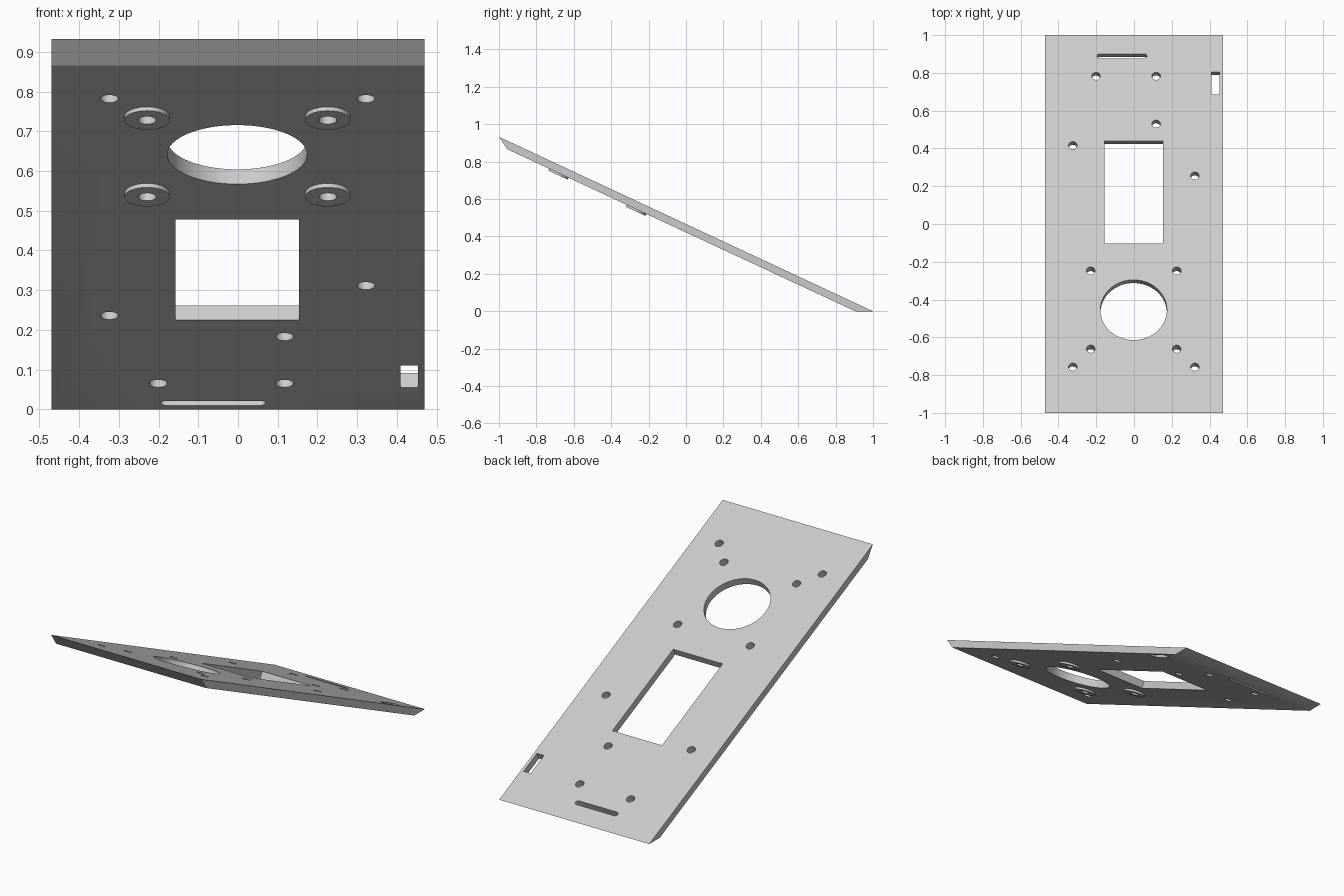
import bpy, bmesh, math
from mathutils import Matrix, Vector

cube = bpy.data.objects.get("Cube")
if cube:
    bpy.data.objects.remove(cube, do_unlink=True)

TILT = math.radians(25)
HALF_W, THICK = 0.47, 0.04
BOSS_H, BOSS_R, HOLE_R = 0.012, 0.057, 0.0225
# Panel frame: origin at the middle of the upper face, y running down the slope
FRAME = Matrix.Translation((0, 0, math.tan(TILT))) @ Matrix.Rotation(-TILT, 4, 'X')

grey = bpy.data.materials.new("light grey")
grey.use_nodes = True
grey.diffuse_color = (0.6, 0.6, 0.6, 1)
grey.node_tree.nodes["Principled BSDF"].inputs["Base Color"].default_value = (0.6, 0.6, 0.6, 1)


def make_object(name, bm):
    bmesh.ops.recalc_face_normals(bm, faces=bm.faces)
    mesh = bpy.data.meshes.new(name)
    bm.to_mesh(mesh)
    bm.free()
    mesh.materials.append(grey)
    obj = bpy.data.objects.new(name, mesh)
    bpy.context.collection.objects.link(obj)
    return obj


def prism(bm, outline, z0, z1):
    """Extrude a panel-frame outline from z0 to z1, square to the panel."""
    face = bm.faces.new([bm.verts.new(FRAME @ Vector((x, y, z0))) for x, y in outline])
    moved = bmesh.ops.extrude_face_region(bm, geom=[face])["geom"]
    up = FRAME.to_3x3() @ Vector((0, 0, z1 - z0))
    bmesh.ops.translate(bm, vec=up, verts=[v for v in moved if isinstance(v, bmesh.types.BMVert)])


def circle(x, y, r, n=32):
    return [(x + r * math.cos(2 * math.pi * i / n), y + r * math.sin(2 * math.pi * i / n))
            for i in range(n)]


def rectangle(x0, x1, y0, y1):
    return [(x0, y0), (x1, y0), (x1, y1), (x0, y1)]


def slot(x0, x1, y, r, n=12):
    right = [(x1 - r + r * math.sin(math.pi * i / n), y - r * math.cos(math.pi * i / n))
             for i in range(n + 1)]
    left = [(x0 + r - r * math.sin(math.pi * i / n), y + r * math.cos(math.pi * i / n))
            for i in range(n + 1)]
    return right + left


# Sloping panel with bevelled ends
profile = [(-1, 2 * math.tan(TILT)), (1, 0), (1 - THICK / math.sin(TILT), 0), (-0.955, 0.866)]
bm = bmesh.new()
side = bm.faces.new([bm.verts.new((-HALF_W, y, z)) for y, z in profile])
geom = bmesh.ops.extrude_face_region(bm, geom=[side])["geom"]
bmesh.ops.translate(bm, vec=(2 * HALF_W, 0, 0),
                    verts=[v for v in geom if isinstance(v, bmesh.types.BMVert)])
parts = [make_object("sloping_panel", bm)]

# Raised mounting bosses under the panel
boss_spots = [(x, y) for x in (-0.229, 0.226) for y in (-0.73, -0.273)]
for i, (x, y) in enumerate(boss_spots):
    bm = bmesh.new()
    prism(bm, circle(x, y, BOSS_R, 48), -THICK - BOSS_H, -THICK)
    parts.append(make_object(f"mounting_boss_{i + 1}", bm))

# Openings: round hole, window, side notch, long slot and screw holes
screw_spots = boss_spots + [(-0.324, -0.835), (0.322, -0.835), (-0.324, 0.459), (0.322, 0.281),
                            (-0.201, 0.864), (0.117, 0.864), (0.117, 0.585)]
openings = [circle(-0.002, -0.502, 0.176, 96),
            rectangle(-0.157, 0.153, -0.115, 0.485),
            rectangle(0.409, 0.453, 0.756, 0.888),
            slot(-0.195, 0.069, 0.981, 0.0135)]
openings += [circle(x, y, HOLE_R) for x, y in screw_spots]
bm = bmesh.new()
for outline in openings:
    prism(bm, outline, -0.1, 0.05)
cutter = make_object("opening_cutter", bm)
cutter.hide_render = True

# Cut the openings and smooth the round walls
for obj in parts:
    mod = obj.modifiers.new("openings", 'BOOLEAN')
    mod.operation = 'DIFFERENCE'
    mod.solver = 'EXACT'
    mod.object = cutter
    bpy.ops.object.select_all(action='DESELECT')
    obj.select_set(True)
    bpy.context.view_layer.objects.active = obj
    bpy.ops.object.modifier_apply(modifier=mod.name)
    bpy.ops.object.shade_smooth_by_angle(angle=math.radians(30))
bpy.data.objects.remove(cutter, do_unlink=True)
